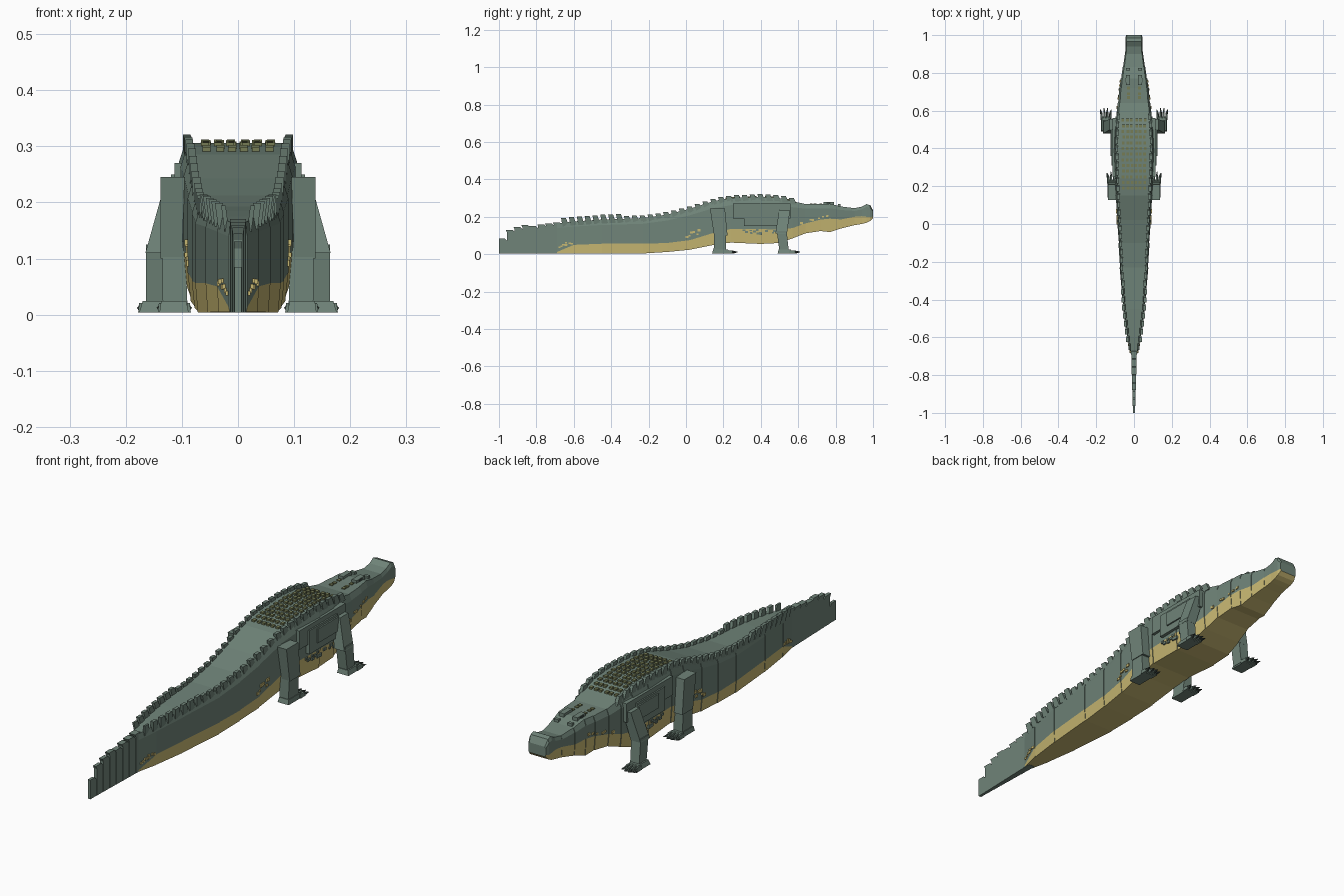
import bpy, bmesh, random
from mathutils import Vector

random.seed(4)
cube = bpy.data.objects.get("Cube")
if cube:
    bpy.data.objects.remove(cube, do_unlink=True)


def material(name, colour):
    mat = bpy.data.materials.new(name)
    mat.use_nodes = True
    mat.diffuse_color = (*colour, 1)
    mat.node_tree.nodes["Principled BSDF"].inputs["Base Color"].default_value = (*colour, 1)
    return mat


GREEN = material("scale green", (0.16, 0.23, 0.19))
TAN = material("belly tan", (0.58, 0.48, 0.17))
OLIVE = material("back plate olive", (0.18, 0.20, 0.09))
DARK = material("claw dark green", (0.05, 0.07, 0.06))


def loft(bm, rings, tan_edges=()):
    """Skin closed rings of points; the listed ring edges get the second material."""
    rows = [[bm.verts.new(p) for p in ring] for ring in rings]
    count = len(rows[0])
    for a, b in zip(rows, rows[1:]):
        for i in range(count):
            j = (i + 1) % count
            face = bm.faces.new((a[i], a[j], b[j], b[i]))
            face.material_index = 1 if i in tan_edges else 0
    bm.faces.new(rows[0])
    bm.faces.new(rows[-1])


def slab(x0, x1, y0, y1, z):
    """Horizontal rectangle."""
    return [(x0, y0, z), (x1, y0, z), (x1, y1, z), (x0, y1, z)]


def box(bm, x0, x1, y0, y1, z0, z1):
    loft(bm, [slab(x0, x1, y0, y1, z0), slab(x0, x1, y0, y1, z1)])


def finish(name, bm, *mats, mirror=False):
    bmesh.ops.recalc_face_normals(bm, faces=bm.faces)
    mesh = bpy.data.meshes.new(name)
    bm.to_mesh(mesh)
    bm.free()
    for mat in mats:
        mesh.materials.append(mat)
    obj = bpy.data.objects.new(name, mesh)
    bpy.context.collection.objects.link(obj)
    if mirror:
        mod = obj.modifiers.new("Mirror", "MIRROR")
        mod.use_mirror_merge = False
    return obj


# Body stations: y, half width, belly height, colour line, back height
STATIONS = [
    (-.69, .016, .005, .012, .165), (-.6, .036, .005, .05, .175),
    (-.45, .056, .004, .056, .185), (-.23, .074, .004, .056, .193),
    (-.1, .08, .012, .06, .212), (.02, .087, .024, .075, .243),
    (.15, .094, .05, .115, .285), (.24, .1, .062, .135, .3),
    (.4, .104, .055, .135, .306), (.5, .101, .06, .13, .3),
    (.57, .094, .085, .14, .283), (.64, .084, .112, .165, .268),
    (.72, .076, .124, .185, .268), (.77, .068, .118, .19, .27),
    (.83, .058, .138, .186, .255), (.9, .047, .155, .2, .246),
]


def station(y):
    for a, b in zip(STATIONS, STATIONS[1:]):
        if y <= b[0]:
            t = max(0, (y - a[0]) / (b[0] - a[0]))
            return [p + (q - p) * t for p, q in zip(a, b)]
    return list(STATIONS[-1])


def section(s, flare=1.0):
    y, w, low, split, top = s
    w *= flare
    shoulder = top - 0.16 * (top - low)
    right = [(.94 * w, low), (w, split), (w, shoulder), (.88 * w, top)]
    left = [(-x, z) for x, z in reversed(right)]
    return [(x, y, z) for x, z in right + left]


BELLY = (0, 6, 7)

# Overlapping armoured body segments
bm = bmesh.new()
for rear, front in zip(STATIONS, STATIONS[1:]):
    loft(bm, [section(rear), section(front, 1.03)], BELLY)
finish("body", bm, GREEN, TAN)

# Snout with raised nostril block and rounded jaw tip
bm = bmesh.new()
SNOUT = [STATIONS[-1], (.94, .045, .162, .203, .254), (.965, .046, .168, .2, .268),
         (.985, .046, .178, .198, .262), (1, .041, .193, .202, .235)]
loft(bm, [section(s) for s in SNOUT], BELLY)
finish("snout", bm, GREEN, TAN)

# Thin tail blade with a stepped upper edge
bm = bmesh.new()
HEIGHTS = [.085, .13, .145, .155, .15, .16, .165, .17]
for i, top in enumerate(HEIGHTS):
    y = -1 + i * .042
    half = .006 + i * .0012
    rings = [slab(-half, half, y, y + .043, .004),
             slab(-half, half, y, y + .043, top - .012),
             slab(-half, half, y - (.006 if i else 0), y + .03, top)]
    loft(bm, rings)
finish("tail_blade", bm, GREEN)

# Leaning scutes along both edges of the back
bm = bmesh.new()
y = -.66
while y < .56:
    _, w, low, _, top = station(y)
    tail = y < -.34
    x, rise = .88 * w, (.026 if tail else .015)
    half = .007 if w > .03 else .004
    lean = .006 if tail else 0
    loft(bm, [slab(x - half, x + half, y, y + .034, top - .02),
              slab(x - half + lean, x + half + lean, y - .008, y + .018, top + rise)])
    y += .042
finish("edge_scutes", bm, GREEN, mirror=True)

# Raised olive plates on the back and neck
bm = bmesh.new()
for row in range(13):
    y = .19 + row * .03
    top = station(y)[4]
    for x in (.012, .034, .057):
        x += random.uniform(-.003, .003)
        box(bm, x - .007, x + .007, y - .008, y + .008, top - .01, top + .006)
for y in (.67, .69, .72):
    top = station(y)[4]
    box(bm, .022, .036, y - .007, y + .007, top - .01, top + .004)
finish("back_plates", bm, OLIVE, mirror=True)

# Brow ridges and eyes
bm = bmesh.new()
box(bm, .02, .043, .735, .79, .25, .28)
box(bm, .022, .042, .812, .826, .24, .268)
finish("brow_ridges", bm, GREEN, mirror=True)
bm = bmesh.new()
box(bm, .04, .045, .75, .772, .268, .277)
finish("eyes", bm, DARK, mirror=True)

# Layered plates on the flanks
bm = bmesh.new()
for x, y0, y1, z0, z1 in ((.113, .25, .56, .19, .27), (.119, .31, .5, .15, .25),
                          (.125, .36, .5, .18, .24)):
    box(bm, .08, x, y0, y1, z0, z1)
finish("flank_plates", bm, GREEN, mirror=True)


# Blotches that break up the colour line
def blotches(name, mat, count, y_range, offset):
    bm = bmesh.new()
    for _ in range(count):
        y = random.uniform(*y_range)
        _, w, low, split, _ = station(y)
        z = split + random.uniform(*offset)
        size = random.uniform(.005, .009)
        box(bm, w - .012, w * 1.03 + .003, y - size, y + size, z - size * .7, z + size * .7)
    finish(name, bm, mat, mirror=True)


blotches("tail_blotches", TAN, 9, (-.68, -.61), (.005, .03))
blotches("hip_blotches", TAN, 7, (.0, .1), (.012, .04))
blotches("neck_blotches", TAN, 8, (.61, .76), (.005, .035))
blotches("belly_blotches", GREEN, 14, (.3, .5), (-.03, -.005))

# Legs: upper limb, lower limb and foot
bm = bmesh.new()
loft(bm, [slab(.1, .138, .15, .222, .1), slab(.095, .138, .128, .208, .245)])
loft(bm, [slab(.09, .134, .148, .215, .012), slab(.094, .135, .15, .212, .13)])
loft(bm, [slab(.088, .14, .14, .235, .004), slab(.092, .137, .145, .225, .024)])
finish("rear_legs", bm, GREEN, mirror=True)

bm = bmesh.new()
loft(bm, [slab(.118, .165, .478, .54, .11), slab(.09, .13, .498, .556, .235)])
loft(bm, [slab(.122, .164, .5, .55, .012), slab(.12, .164, .485, .538, .125)])
loft(bm, [slab(.122, .176, .49, .57, .004), slab(.126, .17, .495, .56, .024)])
finish("front_legs", bm, GREEN, mirror=True)

# Splayed toes with dark claws
toes, claws = bmesh.new(), bmesh.new()
for x0, x1, y in ((.09, .137, .225), (.126, .172, .56)):
    for i in range(4):
        x = x0 + (x1 - x0) * i / 3
        splay = (i - 1.5) * .004
        reach = .034 if i in (1, 2) else .026
        loft(toes, [slab(x - .006, x + .006, y - .01, y + reach, .004),
                    slab(x - .004, x + .004, y - .01, y + reach - .006, .021)])
        tip = y + reach
        loft(claws, [slab(x - .004, x + .004, tip - .006, tip + .004, .006),
                     slab(x - .002 + splay, x + .002 + splay, tip - .004, tip + .02, .012),
                     slab(x - .004, x + .004, tip - .006, tip + .002, .017)])
finish("toes", toes, GREEN, mirror=True)
finish("claws", claws, DARK, mirror=True)
